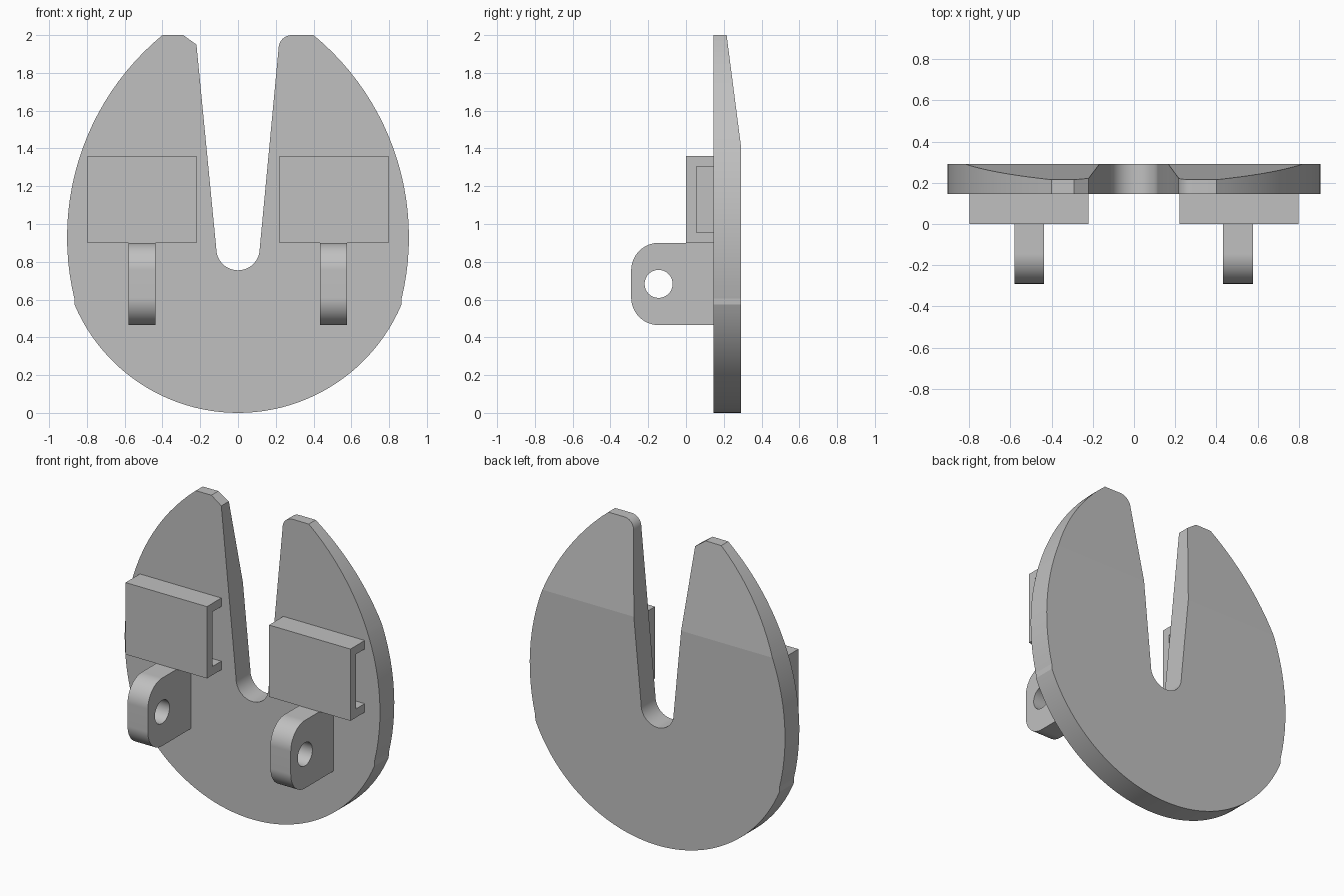
import bpy, bmesh
from math import radians, cos, sin
from mathutils import Vector

cube = bpy.data.objects.get("Cube")
if cube:
    bpy.data.objects.remove(cube, do_unlink=True)

grey = bpy.data.materials.new("plain grey")
grey.use_nodes = True
GREY = (0.53, 0.53, 0.53, 1)
grey.diffuse_color = GREY
grey.node_tree.nodes["Principled BSDF"].inputs["Base Color"].default_value = GREY

BACK, FRONT, EMBED = 0.29, 0.145, 0.16


def arc(cx, cy, r, start, end, step=2.8):
    """Points on an arc, angles in degrees."""
    n = max(2, round(abs(end - start) / step))
    angles = [radians(start + (end - start) * i / n) for i in range(n + 1)]
    return [(cx + r * cos(a), cy + r * sin(a)) for a in angles]


def prism(loops, place, depth):
    """Fill closed outlines (the later ones are holes) and extrude them."""
    bm = bmesh.new()
    for loop in loops:
        verts = [bm.verts.new(place(*p)) for p in loop]
        for a, b in zip(verts, verts[1:] + verts[:1]):
            bm.edges.new((a, b))
    bmesh.ops.triangle_fill(bm, edges=bm.edges[:], use_beauty=True)
    out = bmesh.ops.extrude_face_region(bm, geom=bm.faces[:])
    moved = [g for g in out["geom"] if isinstance(g, bmesh.types.BMVert)]
    bmesh.ops.translate(bm, verts=moved, vec=depth)
    return bm


def finish(bm, name):
    bmesh.ops.recalc_face_normals(bm, faces=bm.faces[:])
    mesh = bpy.data.meshes.new(name)
    bm.to_mesh(mesh)
    bm.free()
    mesh.materials.append(grey)
    ob = bpy.data.objects.new(name, mesh)
    bpy.context.collection.objects.link(ob)
    bpy.ops.object.select_all(action="DESELECT")
    ob.select_set(True)
    bpy.context.view_layer.objects.active = ob
    bpy.ops.object.shade_smooth_by_angle(angle=radians(5))
    return ob


# Slotted plate: rounded bottom, narrowing sides, U slot from the top
lower = arc(0, 0.94, 0.94, -90, -23)
upper = arc(-0.481, 0.93, 1.386, -13.5, 50.5)
side = lower + upper
mirrored = [(-x, z) for x, z in reversed(side[1:])]
round_tip = arc(0.285, 1.93, 0.07, 90, 180)
slot = arc(0, 0.87, 0.115, 0, -180)
chamfer_tip = [(-0.22, 1.95), (-0.29, 2.0)]
outline = side + round_tip + slot + chamfer_tip + mirrored
top = max(z for x, z in outline)
plate = prism([outline], lambda x, z: (x, FRONT, z * 2 / top), (0, BACK - FRONT, 0))

# Thin the plate towards the top on its back
BEND = 1.42
bmesh.ops.bisect_plane(plate, geom=plate.verts[:] + plate.edges[:] + plate.faces[:],
                       plane_co=(0, 0, BEND), plane_no=(0, 0, 1))
for v in plate.verts:
    if v.co.z > BEND and v.co.y > 0.2:
        v.co.y -= (v.co.z - BEND) * 0.075 / (2 - BEND)
finish(plate, "slotted_plate")


def bracket(name, x0, x1):
    """Block with a pocket running in from its +x end."""
    lo, hi = Vector((x0, 0, 0.9)), Vector((x1, EMBED, 1.36))
    bm = bmesh.new()
    bmesh.ops.create_cube(bm, size=1)
    for v in bm.verts:
        v.co = [lo[i] if v.co[i] < 0 else hi[i] for i in range(3)]
    end = max(bm.faces, key=lambda f: f.calc_center_median().x)
    bmesh.ops.inset_individual(bm, faces=[end], thickness=0.02)
    mid = end.calc_center_median()
    for v in end.verts:
        v.co.y = 0.055 if v.co.y < mid.y else FRONT
        v.co.z = 0.955 if v.co.z < mid.z else 1.305
    floor = bmesh.ops.extrude_discrete_faces(bm, faces=[end])["faces"][0]
    bmesh.ops.translate(bm, verts=floor.verts[:], vec=(x0 + 0.05 - x1, 0, 0))
    finish(bm, name)


def lug(name, x0, x1):
    """Ear with two rounded front corners and a cross hole."""
    r, y, low, high = 0.145, -0.145, 0.465, 0.9
    shape = [(EMBED, low), (EMBED, high)]
    shape += arc(y, high - r, r, 90, 180) + arc(y, low + r, r, 180, 270)
    hole = arc(y, 0.683, 0.074, 0, 360)[:-1]
    finish(prism([shape, hole], lambda a, b: (x0, a, b), (x1 - x0, 0, 0)), name)


# Brackets and lugs on both sides of the front
bracket("left_bracket", 0.22, 0.797)
bracket("right_bracket", -0.797, -0.22)
lug("left_lug", 0.433, 0.577)
lug("right_lug", -0.58, -0.436)
